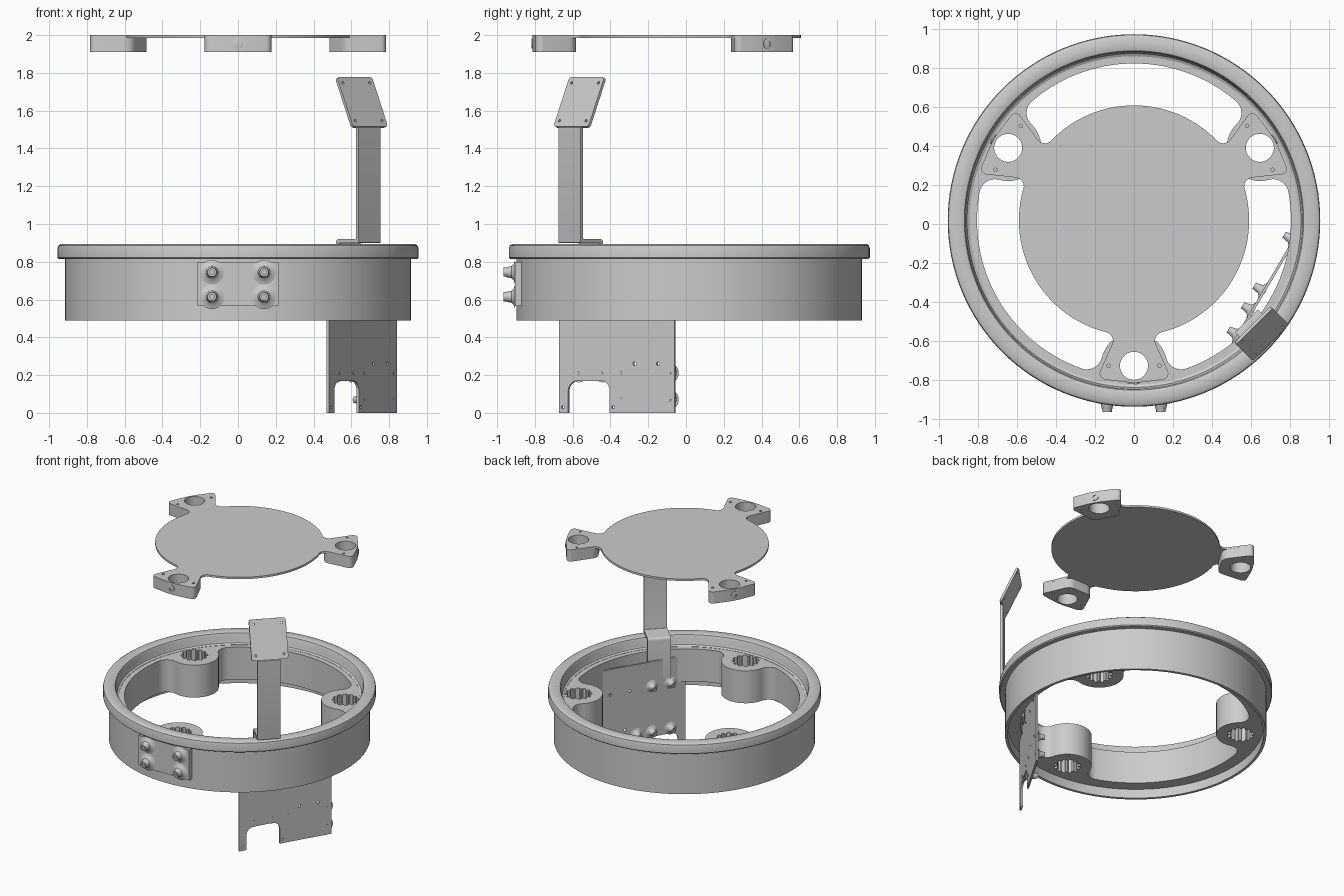
import bpy, bmesh
from math import sin, cos, tan, pi, radians, acos, atan2
from mathutils import Vector, Matrix

if "Cube" in bpy.data.objects:
    bpy.data.objects.remove(bpy.data.objects["Cube"])

CY = 0.018                                   # ring centre in y
UP = Vector((0, 0, 1))
LOBES = [radians(a) for a in (30, 150, 270)]


def frame(origin, x, y):
    """Placement matrix from origin and two axis directions."""
    x, y = Vector(x).normalized(), Vector(y).normalized()
    m = Matrix((x, y, x.cross(y))).transposed().to_4x4()
    m.translation = origin
    return m


def finish(ob, angle=35):
    bm = bmesh.new()
    bm.from_mesh(ob.data)
    bmesh.ops.remove_doubles(bm, verts=bm.verts, dist=1e-5)
    bmesh.ops.recalc_face_normals(bm, faces=bm.faces)
    bm.to_mesh(ob.data)
    bm.free()
    bpy.ops.object.select_all(action='DESELECT')
    ob.select_set(True)
    bpy.context.view_layer.objects.active = ob
    bpy.ops.object.shade_smooth_by_angle(angle=radians(angle))
    return ob


def slab(name, loops, thick, matrix):
    """Filled outline with holes, extruded symmetrically along local z."""
    cu = bpy.data.curves.new(name, 'CURVE')
    cu.dimensions, cu.fill_mode, cu.extrude = '2D', 'BOTH', thick / 2
    for pts in loops:
        s = cu.splines.new('POLY')
        s.points.add(len(pts) - 1)
        for p, q in zip(s.points, pts):
            p.co = (q[0], q[1], 0, 1)
        s.use_cyclic_u = True
    ob = bpy.data.objects.new(name, cu)
    bpy.context.collection.objects.link(ob)
    ob.matrix_world = matrix
    bpy.ops.object.select_all(action='DESELECT')
    ob.select_set(True)
    bpy.context.view_layer.objects.active = ob
    bpy.ops.object.convert(target='MESH')
    return finish(bpy.context.view_layer.objects.active)


def lathe(name, profile, matrix, seg=24, closed=False):
    """Turn an (r, h) profile around local z."""
    bm = bmesh.new()
    rings = [[bm.verts.new((r * cos(2 * pi * i / seg), r * sin(2 * pi * i / seg), h))
              for i in range(seg)] for r, h in profile]
    pairs = list(zip(rings, rings[1:])) + ([(rings[-1], rings[0])] if closed else [])
    for a, b in pairs:
        for i in range(seg):
            j = (i + 1) % seg
            bm.faces.new((a[i], a[j], b[j], b[i]))
    me = bpy.data.meshes.new(name)
    bm.to_mesh(me)
    bm.free()
    ob = bpy.data.objects.new(name, me)
    bpy.context.collection.objects.link(ob)
    ob.matrix_world = matrix
    return finish(ob)


def arc(c, r, a0, a1, n):
    return [(c[0] + r * cos(a0 + (a1 - a0) * i / n), c[1] + r * sin(a0 + (a1 - a0) * i / n))
            for i in range(n + 1)]


def circle(x, y, r, n=16):
    return arc((x, y), r, 0, 2 * pi * (n - 1) / n, n - 1)


def rounded(pts, n=8):
    """Polygon from (x, y, corner radius)."""
    out = []
    for i, (x, y, r) in enumerate(pts):
        p = Vector((x, y))
        a = (Vector(pts[i - 1][:2]) - p).normalized()
        b = (Vector(pts[(i + 1) % len(pts)][:2]) - p).normalized()
        if r == 0:
            out.append((x, y))
            continue
        t = r * tan((pi - a.angle(b)) / 2)
        p0, p1 = p + a * t, p + b * t
        c = p + (a + b).normalized() * (r * r + t * t) ** 0.5
        s = atan2(p0.y - c.y, p0.x - c.x)
        d = (atan2(p1.y - c.y, p1.x - c.x) - s + pi) % (2 * pi) - pi
        out += arc(c, r, s, s + d, n)
    return out


def turn(x, y, a):
    return (x * cos(a) - y * sin(a), x * sin(a) + y * cos(a))


def flat(z):
    return Matrix.Translation((0, CY, z))


# Ring: outer skirt with overhanging rounded rim
lathe("ring_rim", [(.895, .49), (.915, .49), (.915, .815), (.948, .815), (.955, .822),
                   (.955, .872), (.951, .886), (.937, .895), (.883, .895), (.87, .89),
                   (.864, .878), (.862, .835), (.856, .82), (.842, .812), (.842, .80),
                   (.895, .80)], flat(0), 128, True)

# Ring: inner ledge with three bosses and ribbed sockets
R, HR, BOSS, F = .805, .745, .17, .08
phi = acos(((R - F) ** 2 + HR ** 2 - (BOSS + F) ** 2) / (2 * (R - F) * HR))
fx, fy = (R - F) * cos(phi), (R - F) * sin(phi)
beta = atan2(fy, fx - HR)                    # boss centre to fillet centre
half = (arc((HR, 0), BOSS, pi, beta, 14)
        + arc((fx, fy), F, beta - pi, phi - 2 * pi if beta - pi < phi - pi else phi, 10)[1:])
# the fillet sweeps the short way between boss and wall
sweep = (phi - (beta + pi) + pi) % (2 * pi) - pi
half = arc((HR, 0), BOSS, pi, beta, 14) + arc((fx, fy), F, beta + pi, beta + pi + sweep, 10)[1:]
opening, sockets = [], []
for a in LOBES:
    opening += [turn(x, -y, a) for x, y in reversed(half)] + [turn(x, y, a) for x, y in half[1:]]
    opening += arc((0, 0), R, a + phi, a + 2 * pi / 3 - phi, 30)[1:-1]
    sock = []
    for k in range(12):
        for off, r in ((0, .094), (.5, .094), (.6, .077), (.9, .077)):
            t = (k + off) * pi / 6
            sock.append(turn(HR + r * cos(t), r * sin(t), a))
    sockets.append(sock)
slab("ring_ledge", [circle(0, 0, .9, 128), opening] + sockets, .25, flat(.685))

# Top plate: disc with three arms, thick pads and side screws
outline, holes = [], []
side = [(.585, .09, .045), (.81, .19, .03)]
for a in LOBES:
    lobe = [(x, -y, r) for x, y, r in side] + [(.835, 0, .5)] + side[::-1]
    outline += [(*turn(x, y, a), r) for x, y, r in lobe]
    outline += [(x, y, 0) for x, y in arc((0, 0), .59, a + .27, a + 2 * pi / 3 - .27, 40)]
    bores = [circle(*turn(HR, 0, a), .072, 40)] + [circle(*turn(HR, v, a), .009, 10) for v in (-.13, .13)]
    holes += bores
    pad = [(.6, -.096, .06), (.81, -.19, .03), (.835, 0, .5), (.81, .19, .03), (.6, .096, .06)]
    slab("top_pad", [rounded([(*turn(x, y, a), r) for x, y, r in pad])] + bores, .075, flat(1.9475))
    ox, oy = cos(a), sin(a)
    lathe("pad_screw", [(.027, -.01), (.027, .002), (.02, .004), (.012, .004), (.012, -.006), (0, -.006)],
          frame((.833 * ox, .833 * oy + CY, 1.955), (-oy, ox, 0), UP))
slab("top_plate", [rounded(outline)] + holes, .015, flat(1.9925))

# Front mounting pad with four flared bolts
BOLT = [(.065, 0), (.045, .006), (.032, .018), (.027, .042), (.024, .048), (.024, .06),
        (.012, .06), (.012, .048), (0, .048)]
slab("front_pad", [[(-.215, .565), (.215, .565), (.215, .80), (-.215, .80)]], .045,
     frame((0, -.8825, 0), (1, 0, 0), UP))
for x in (-.138, .138):
    for z in (.615, .745):
        lathe("front_bolt", BOLT, frame((x, -.905, z), (1, 0, 0), UP))

# Side panel hanging inside the ring, notched at the bottom
T = Vector((.507, .861, 0)).normalized()
P0 = Vector((.475, -.67, 0))
panel = rounded([(0, 0, 0), (.058, 0, 0), (.058, .17, .055), (.313, .17, .055), (.313, 0, 0),
                 (.71, 0, 0), (.71, .75, .01), (0, .75, .01)])
spots = [(.465, .26, .01), (.61, .26, .01), (.025, .03, .008), (.333, .03, .008),
         (.43, .555, .01), (.58, .555, .01)]
slab("side_panel", [panel] + [circle(x, y, r, 12) for x, y, r in spots], .014, frame(P0, T, UP))
for t, z in ((.116, .21), (.26, .21), (.377, .21), (.68, .21), (.377, .07), (.68, .07),
             (.116, .56), (.26, .56)):
    base = P0 + T * t + UP * z
    lathe("panel_bolt", [(r * .75, h * .85 + .007) for r, h in BOLT], frame(base, -T, UP))
    out = T.cross(UP)
    lathe("panel_bolt_tip", [(.009, 0), (.009, .009), (0, .009)], frame(base, T, UP), 12)

# Mast: bent strip stepping over the rim
strip = rounded([(-.16, .6, 0), (-.16, .92, .02), (-.01, .92, .005), (-.01, 1.52, 0),
                 (.01, 1.51, 0), (.01, .9, .005), (-.14, .9, .005), (-.14, .6, 0)], 4)
slab("mast", [strip], .165, frame((.69, -.61, 0), (1, -1, 0), UP))

# Tilted head plate on the mast
head = rounded([(-.131, 0, .02), (.131, 0, .02), (.131, .29, .02), (-.131, .29, .02)])
slab("head_plate", [head] + [circle(x, y, .008, 12) for x in (-.1, .1) for y in (.035, .255)], .016,
     frame((.697, -.605, 1.512), (1, 1, 0), (-.085, .085, .262)))
